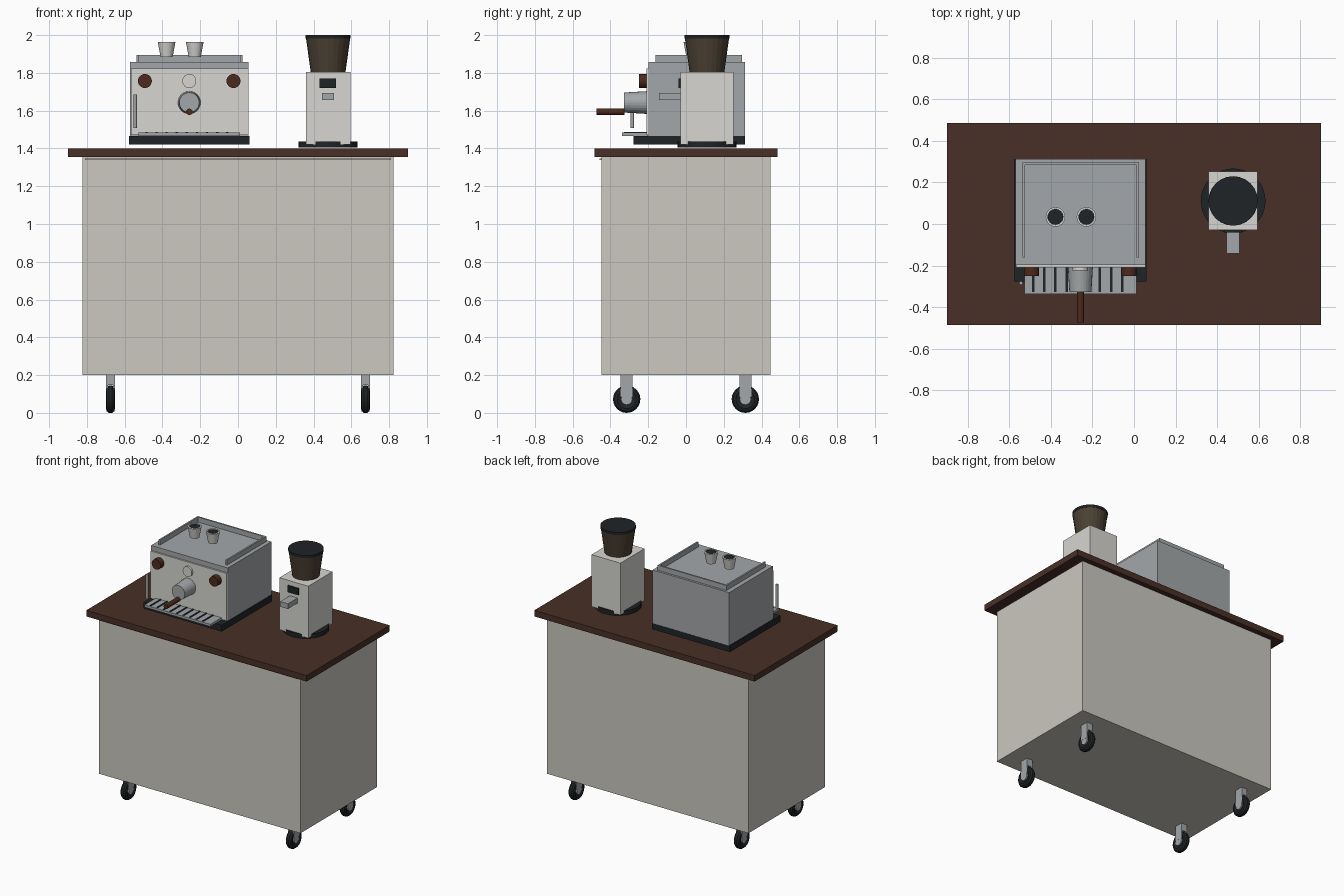
import bpy, bmesh
from math import pi
from mathutils import Matrix, Vector

if "Cube" in bpy.data.objects:
    bpy.data.objects.remove(bpy.data.objects["Cube"])


def mat(name, r, g, b):
    m = bpy.data.materials.new(name)
    m.diffuse_color = (r, g, b, 1)
    m.use_nodes = True
    m.node_tree.nodes["Principled BSDF"].inputs["Base Color"].default_value = m.diffuse_color
    return m


CREAM = mat("cream_paint", .60, .58, .53)
WOOD = mat("dark_wood", .065, .03, .02)
STEEL = mat("steel", .37, .39, .40)
PALE = mat("pale_enamel", .68, .67, .64)
DARK = mat("black_rubber", .014, .017, .019)
KNOB = mat("walnut", .075, .023, .012)
SMOKE = mat("smoked_plastic", .07, .052, .033)
AXIS = {"x": Vector((1, 0, 0)), "y": Vector((0, 1, 0)), "z": Vector((0, 0, 1))}


def finish(name, bm, m, smooth=False):
    me = bpy.data.meshes.new(name)
    bmesh.ops.recalc_face_normals(bm, faces=bm.faces)
    bm.to_mesh(me)
    bm.free()
    me.materials.append(m)
    for p in me.polygons:
        p.use_smooth = smooth
    ob = bpy.data.objects.new(name, me)
    bpy.context.collection.objects.link(ob)
    return ob


def box(name, x, y, z, m):
    """Box from (min, max) ranges on each axis."""
    bm = bmesh.new()
    bmesh.ops.create_cube(bm, size=1)
    for v in bm.verts:
        v.co = [(r[0] + r[1]) / 2 + c * (r[1] - r[0]) for r, c in zip((x, y, z), v.co)]
    return finish(name, bm, m)


def cone(name, a, axis, length, r1, r2, m, n=24):
    """Cylinder or frustum starting at point a and running along an axis."""
    bm = bmesh.new()
    d = AXIS[axis]
    rot = Vector((0, 0, 1)).rotation_difference(d).to_matrix().to_4x4()
    bmesh.ops.create_cone(bm, cap_ends=True, segments=n, radius1=r1, radius2=r2, depth=length,
                          matrix=Matrix.Translation(Vector(a) + d * length / 2) @ rot)
    return finish(name, bm, m)


def lathe(name, centre, profile, m, axis="z", n=24, closed=False):
    """Spin a (radius, height) profile around an axis."""
    bm = bmesh.new()
    pts = [bm.verts.new((r, 0, h)) for r, h in profile]
    edges = [bm.edges.new(p) for p in zip(pts, pts[1:])]
    if closed:
        edges.append(bm.edges.new((pts[-1], pts[0])))
    bmesh.ops.spin(bm, geom=pts + edges, cent=(0, 0, 0), axis=(0, 0, 1), angle=2 * pi, steps=n)
    bmesh.ops.remove_doubles(bm, verts=bm.verts, dist=1e-5)
    rot = Vector((0, 0, 1)).rotation_difference(AXIS[axis]).to_matrix().to_4x4()
    bm.transform(Matrix.Translation(centre) @ rot)
    return finish(name, bm, m)


# Cart
box("cart_cabinet", (-.823, .823), (-.447, .447), (.2, 1.355), CREAM)
box("front_trim", (-.81, .81), (-.458, -.445), (1.338, 1.348), CREAM)
box("countertop", (-.9, .9), (-.485, .485), (1.355, 1.40), WOOD)

# Casters: tyre ring, hub and fork
tyre = [(.035, -.016), (.05, -.0235), (.064, -.02), (.0725, -.009),
        (.0725, .009), (.064, .02), (.05, .0235), (.035, .016)]
for sx, side in ((-1, "left"), (1, "right")):
    for sy, end in ((-1, "front"), (1, "back")):
        tag, x, y = f"{end}_{side}", sx * .675, sy * .314
        lathe("tyre_" + tag, (x, y, .0725), tyre, DARK, "x", 24, True)
        cone("wheel_disc_" + tag, (x - .014, y, .0725), "x", .028, .042, .042, DARK)
        cone("hub_" + tag, (x - .0235, y, .0725), "x", .047, .03, .03, STEEL, 16)
        for s in (-1, 1):
            box("fork_plate_" + tag, sorted((x + s * .013, x + s * .0238)),
                (y - .032, y + .032), (.085, .2), STEEL)
        box("fork_crown_" + tag, (x - .021, x + .021), (y - .032, y + .032), (.147, .2), STEEL)

# Espresso machine housing
box("machine_base", (-.577, .061), (-.277, .312), (1.42, 1.467), DARK)
box("machine_body", (-.571, .055), (-.198, .312), (1.465, 1.858), STEEL)
box("front_panel", (-.567, .055), (-.21, -.196), (1.472, 1.822), PALE)

# Cup rail around three sides of the top
box("rail_back", (-.537, .025), (.284, .296), (1.856, 1.895), STEEL)
for x, side in ((-.537, "left"), (.013, "right")):
    box("rail_" + side, (x, x + .012), (-.162, .296), (1.856, 1.895), STEEL)

# Cups
for i, x in enumerate((-.378, -.229)):
    lathe(f"cup_{i + 1}", (x, .034, 1.884),
          [(0, 0), (.032, 0), (.047, .08), (.038, .08), (.034, .066), (0, .066)], PALE)
    cone(f"coffee_{i + 1}", (x, .034, 1.94), "z", .021, .034, .039, DARK)

# Front controls
for x, side in ((-.493, "left"), (-.024, "right")):
    cone("knob_" + side, (x, -.25, 1.757), "y", .042, .037, .037, KNOB)
cone("pressure_gauge", (-.258, -.224, 1.757), "y", .018, .037, .037, PALE)

# Group head and portafilter
cone("group_head", (-.258, -.328, 1.643), "y", .12, .053, .06, STEEL)
cone("portafilter_handle", (-.258, -.475, 1.594), "y", .15, .017, .017, KNOB, 16)
cone("steam_wand", (-.544, -.284, 1.507), "z", .178, .009, .009, STEEL, 12)

# Drip tray with dark slots
box("drip_tray", (-.527, .011), (-.338, -.2), (1.467, 1.484), STEEL)
for i in range(9):
    x = -.485 + i * .0535
    box(f"drip_slot_{i + 1}", (x - .006, x + .006), (-.328, -.208), (1.48, 1.488), DARK)

# Grinder
cx, cy = .477, .111
cone("grinder_base", (cx, cy, 1.405), "z", .031, .156, .156, DARK, 32)
box("grinder_body", (cx - .118, cx + .118), (cy - .141, cy + .141), (1.42, 1.804), PALE)
cone("bean_hopper", (cx, cy, 1.804), "z", .18, .092, .117, SMOKE)
cone("hopper_lid", (cx, cy, 1.981), "z", .019, .119, .119, DARK)
box("grinder_display", (.432, .52), (-.041, -.028), (1.721, 1.769), DARK)
box("grinder_chute", (.444, .508), (-.143, -.028), (1.656, 1.694), STEEL)
